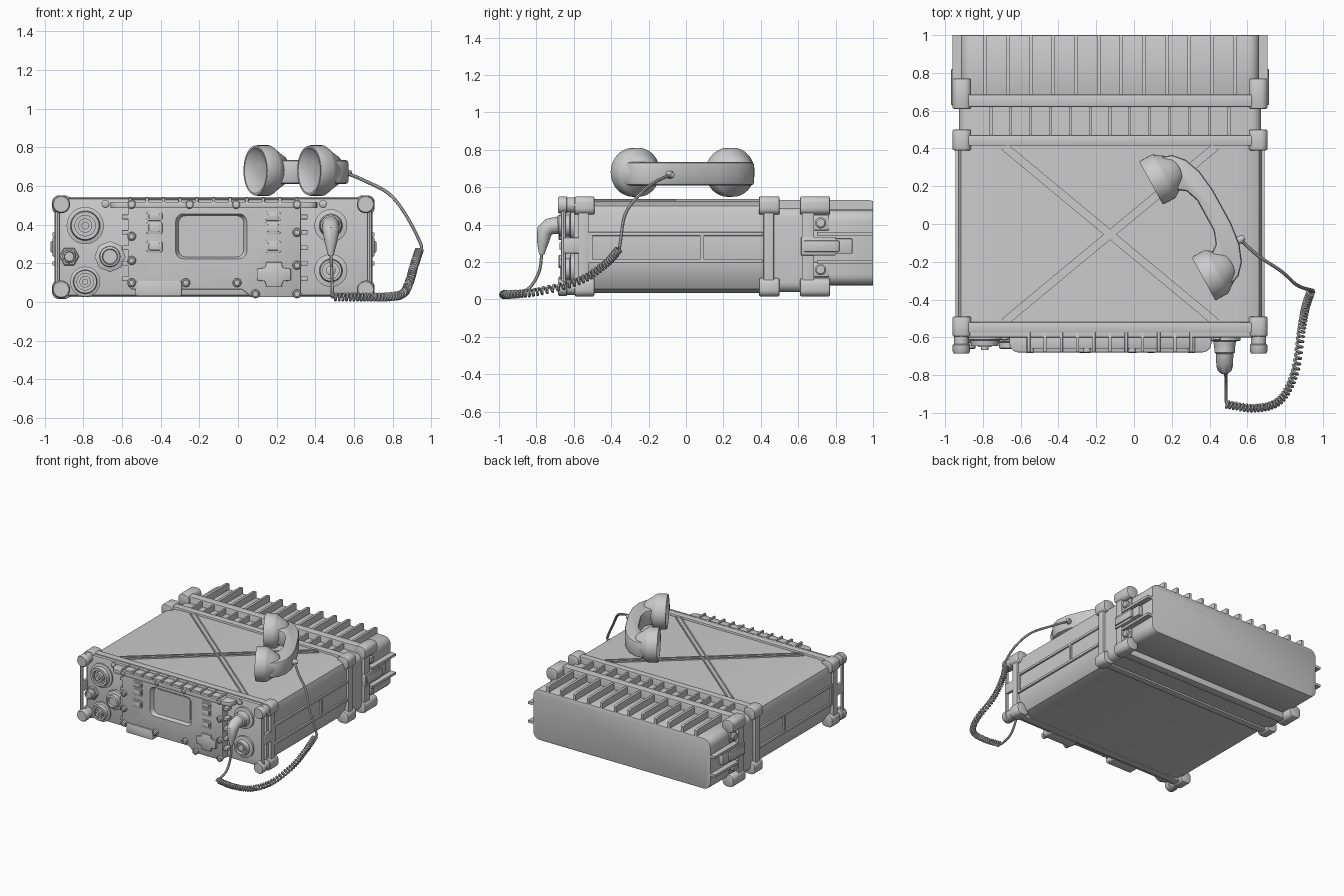
import bpy, bmesh, math
from mathutils import Vector

if "Cube" in bpy.data.objects:
    bpy.data.objects.remove(bpy.data.objects["Cube"])

CX = -0.127          # centre line of the radio body
SIDES = (-1, 1)


def finish(name, bm, bevel=0, seg=2):
    bmesh.ops.recalc_face_normals(bm, faces=bm.faces)
    if bevel:
        edges = [e for e in bm.edges if e.calc_face_angle(0) > 0.6]
        bmesh.ops.bevel(bm, geom=edges, offset=bevel, segments=seg, affect='EDGES', profile=0.5, clamp_overlap=True)
    me = bpy.data.meshes.new(name)
    bm.to_mesh(me)
    bm.free()
    ob = bpy.data.objects.new(name, me)
    bpy.context.collection.objects.link(ob)
    smooth(ob)
    return ob


def smooth(ob):
    bpy.ops.object.select_all(action='DESELECT')
    ob.select_set(True)
    bpy.context.view_layer.objects.active = ob
    bpy.ops.object.shade_smooth_by_angle(angle=math.radians(35))


def prism(name, pts, axis, a, b, bevel=0, taper=1.0):
    """Extrude a 2D outline along an axis from a to b."""
    put = {'x': lambda p, q, d: (d, p, q), 'y': lambda p, q, d: (p, d, q), 'z': lambda p, q, d: (p, q, d)}[axis]
    bm = bmesh.new()
    cx, cy = sum(p for p, q in pts) / len(pts), sum(q for p, q in pts) / len(pts)
    lo = [bm.verts.new(put(p, q, a)) for p, q in pts]
    hi = [bm.verts.new(put(cx + (p - cx) * taper, cy + (q - cy) * taper, b)) for p, q in pts]
    bm.faces.new(lo)
    bm.faces.new(hi)
    n = len(pts)
    for i in range(n):
        bm.faces.new((lo[i], lo[(i + 1) % n], hi[(i + 1) % n], hi[i]))
    return finish(name, bm, bevel)


def box(name, x0, x1, y0, y1, z0, z1, bevel=0):
    x0, x1 = sorted((x0, x1))
    return prism(name, [(x0, y0), (x1, y0), (x1, y1), (x0, y1)], 'z', z0, z1, bevel)


def rrect(x0, x1, y0, y1, r, seg=5):
    out = []
    for k, (cx, cy) in enumerate(((x1 - r, y1 - r), (x0 + r, y1 - r), (x0 + r, y0 + r), (x1 - r, y0 + r))):
        for i in range(seg + 1):
            a = math.pi / 2 * (k + i / seg)
            out.append((cx + r * math.cos(a), cy + r * math.sin(a)))
    return out


def lathe(name, prof, loc, axis, seg=32):
    """Revolve (radius, height) pairs about an axis through loc."""
    q = Vector((0, 0, 1)).rotation_difference(Vector(axis))
    bm = bmesh.new()
    rings = [[bm.verts.new(Vector(loc) + q @ Vector((r * math.cos(2 * math.pi * i / seg),
              r * math.sin(2 * math.pi * i / seg), h))) for i in range(seg)] for r, h in prof]
    for A, B in zip(rings, rings[1:]):
        for i in range(seg):
            j = (i + 1) % seg
            bm.faces.new((A[i], A[j], B[j], B[i]))
    bm.faces.new(rings[0])
    bm.faces.new(rings[-1])
    return finish(name, bm)


def spline(pts, n):
    """Catmull-Rom samples through the points."""
    P = [Vector(p) for p in pts]
    P = [2 * P[0] - P[1]] + P + [2 * P[-1] - P[-2]]
    out = []
    for i in range(1, len(P) - 2):
        a, b, c, d = P[i - 1:i + 3]
        for k in range(n):
            t = k / n
            out.append(0.5 * (2 * b + (c - a) * t + (2 * a - 5 * b + 4 * c - d) * t * t + (3 * b - a - 3 * c + d) * t ** 3))
    return out + [P[-2]]


def tube(name, pts, r, radii=None, res=2):
    cu = bpy.data.curves.new(name, 'CURVE')
    cu.dimensions, cu.bevel_depth, cu.bevel_resolution, cu.use_fill_caps = '3D', r, res, True
    s = cu.splines.new('POLY')
    s.points.add(len(pts) - 1)
    for i, p in enumerate(pts):
        s.points[i].co = (*p, 1)
        s.points[i].radius = radii[i] if radii else 1
    ob = bpy.data.objects.new(name, cu)
    bpy.context.collection.objects.link(ob)
    bpy.ops.object.select_all(action='DESELECT')
    ob.select_set(True)
    bpy.context.view_layer.objects.active = ob
    bpy.ops.object.convert(target='MESH')
    smooth(bpy.context.view_layer.objects.active)


# main case with sloped shoulders and tucked-in lower edges
half = [(0.68, 0.035), (0.75, 0.055), (0.785, 0.11), (0.805, 0.20), (0.805, 0.46), (0.79, 0.50), (0.75, 0.517), (0.67, 0.527)]
prism("case", [(CX + x, z) for x, z in half] + [(CX - x, z) for x, z in reversed(half)], 'y', -0.56, 0.42)

# crossed ribs on the lid
for s in SIDES:
    a, b = Vector((CX - s * 0.56, 0.41)), Vector((CX + s * 0.56, -0.52))
    n = (b - a).orthogonal().normalized()
    for o in (-0.017, 0.017):
        prism("lid_rib", [tuple(p + n * (o + w)) for p, w in ((a, -.005), (b, -.005), (b, .005), (a, .005))], 'z', 0.51, 0.537)
    prism("lid_rib_web", [tuple(p + n * w) for p, w in ((a, -.017), (b, -.017), (b, .017), (a, .017))], 'z', 0.51, 0.531)

# side rails and dividers
for s in SIDES:
    x0, x1 = CX + s * 0.79, CX + s * 0.818
    for z in (0.205, 0.35):
        box("side_rail", x0, x1, -0.53, 0.41, z - 0.01, z + 0.01, 0.003)
    for y in (-0.51, 0.085):
        box("side_divider", x0, x1, y - 0.01, y + 0.01, 0.20, 0.35)

# frame rings with corner bumpers
for y0, y1, b0, b1 in ((-0.575, -0.52, -0.595, -0.49), (0.415, 0.47, 0.39, 0.50), (0.62, 0.685, 0.61, 0.77)):
    prism("frame_ring", rrect(CX - 0.822, CX + 0.822, 0.026, 0.543, 0.05), 'y', y0, y1, 0.004)
    for s in SIDES:
        for z in (0.065, 0.502):
            xs = sorted((CX + s * 0.735, CX + s * 0.834))
            prism("corner_bumper", rrect(*xs, z - 0.049, z + 0.049, 0.035), 'y', b0, b1, 0.008)

# front corner posts and guard rods
for s in SIDES:
    x = CX + s * 0.787
    for z in (0.065, 0.505):
        lathe("corner_post", [(0.04, 0), (0.04, 0.05), (0.046, 0.055), (0.046, 0.09), (0.04, 0.1)], (x, -0.585, z), (0, -1, 0))
    tube("guard_rod", [(x + s * 0.02, -0.655, 0.07), (x + s * 0.02, -0.655, 0.50)], 0.014)
    box("guard_brace", x + s * 0.008, x + s * 0.034, -0.66, -0.56, 0.245, 0.33, 0.008)

# front plate and raised control panel with a recessed screen
prism("front_plate", rrect(CX - 0.80, CX + 0.80, 0.035, 0.535, 0.05), 'y', -0.56, -0.60, 0.004)
panel = prism("control_panel", [(-.57, .085), (-.55, .065), (.02, .065), (.07, .025), (.31, .025), (.325, .04),
                                (.325, .52), (.31, .53), (-.56, .53), (-.57, .52)], 'y', -0.58, -0.66, 0.006)
cut = prism("screen_cutter", rrect(-0.325, 0.048, 0.222, 0.458, 0.04), 'y', -0.665, -0.63, 0, 0.9)
m = panel.modifiers.new("cut", 'BOOLEAN')
m.operation, m.object, m.solver = 'DIFFERENCE', cut, 'EXACT'
bpy.context.view_layer.objects.active = panel
bpy.ops.object.modifier_apply(modifier="cut")
bpy.data.objects.remove(cut)
smooth(panel)
prism("screen_glass", rrect(-0.295, 0.018, 0.245, 0.435, 0.025), 'y', -0.628, -0.634)

# ribbed hood over the panel and ribs down its sides
prism("hood", rrect(-0.66, 0.41, -0.68, -0.56, 0.05), 'z', 0.485, 0.518, 0.004)
for i in range(11):
    x = CX - 0.43 + i * 0.086
    box("hood_rib", x - 0.008, x + 0.008, -0.678, -0.57, 0.51, 0.54, 0.003)
for z in (0.12, 0.2, 0.28, 0.36, 0.44):
    for x0, x1 in ((-0.60, -0.56), (0.32, 0.36)):
        box("panel_side_rib", x0, x1, -0.65, -0.59, z - 0.012, z + 0.012, 0.003)

# panel screws, buttons, direction pad, cover flap
screws = [(-.55, .505), (-.25, .505), (-.01, .505), (.305, .505), (-.55, .34), (-.55, .215), (-.55, .10), (-.27, .10),
          (-.005, .10), (.305, .36), (.305, .19), (.09, .042), (.305, .042)]
for x, z in screws:
    lathe("panel_screw", [(0.023, 0), (0.023, 0.022), (0.017, 0.028), (0.011, 0.028), (0.011, 0.02)], (x, -0.655, z), (0, -1, 0), 16)
for x in (-0.432, 0.182):
    for z, h in ((0.443, 0.023), (0.383, 0.032), (0.286, 0.03)):
        prism("button_base", rrect(x - 0.041, x + 0.041, z - h, z + h, 0.012), 'y', -0.65, -0.668, 0.003)
        prism("button", rrect(x - 0.03, x + 0.03, z - h + .011, z + h - .011, 0.008), 'y', -0.66, -0.676, 0.003)
q = [(.088, .03), (.088, -.03), (.045, -.035), (.04, -.065), (-.04, -.065), (-.045, -.035),
     (-.088, -.03), (-.088, .03), (-.045, .035), (-.04, .065), (.04, .065), (.045, .035)]
prism("direction_pad", [(0.186 + x, 0.142 + z) for x, z in q], 'y', -0.65, -0.674, 0.005)
prism("cover_flap", rrect(-0.53, -0.29, 0.03, 0.11, 0.015), 'y', -0.59, -0.668, 0.004)
for x in (-0.685, 0.44):
    lathe("plate_screw", [(0.02, 0), (0.02, 0.015), (0.012, 0.02)], (x, -0.597, 0.508), (0, -1, 0), 16)

# left-hand connectors and knobs
for x, z, r in ((-0.79, 0.395, 0.096), (-0.79, 0.105, 0.078)):
    lathe("antenna_socket", [(r, 0), (r, 0.015), (r * .8, 0.02), (r * .75, 0.05), (r * .55, 0.05), (r * .55, 0.02), (r * .38, 0.02),
                             (r * .38, 0.055), (r * .2, 0.055), (r * .2, 0.07)], (x, -0.597, z), (0, -1, 0))
for x, z, r in ((-0.873, 0.235, 0.052), (-0.662, 0.235, 0.08)):
    lathe("hex_nut", [(r, 0), (r, 0.025), (r * .88, 0.03)], (x, -0.597, z), (0, -1, 0), 8 if r > .06 else 6)
    lathe("small_knob", [(r * .68, 0.02), (r * .65, 0.06), (r * .5, 0.065), (r * .45, 0.05)], (x, -0.597, z), (0, -1, 0))

# right-hand audio sockets
for z in (0.395, 0.163):
    lathe("audio_socket", [(0.085, 0), (0.085, 0.02), (0.06, 0.025), (0.055, 0.06), (0.042, 0.06), (0.042, 0.03), (0.025, 0.03),
                           (0.025, 0.055), (0.012, 0.06)], (0.48, -0.597, z), (0, -1, 0))

# finned middle section
prism("middle_section", rrect(CX - 0.80, CX + 0.80, 0.04, 0.49, 0.05), 'y', 0.42, 0.64)
for i in range(13):
    x = CX - 0.63 + i * 0.105
    box("middle_fin", x - 0.007, x + 0.007, 0.46, 0.63, 0.47, 0.532)

# battery box with fins on top and sides
prism("battery_box", rrect(CX - 0.79, CX + 0.79, 0.075, 0.48, 0.06), 'y', 0.67, 1.0, 0.004)
for i in range(12):
    x = CX - 0.66 + i * 0.12
    prism("battery_fin", [(0.68, 0.46), (1.0, 0.46), (1.0, 0.525), (0.98, 0.532), (0.68, 0.532)], 'x', x - 0.01, x + 0.01)
for s in SIDES:
    for z in (0.20, 0.35):
        box("battery_side_fin", CX + s * 0.77, CX + s * 0.833, 0.70, 1.0, z - 0.01, z + 0.01)
    # latch, strap and locking knobs
    box("latch_base", CX + s * 0.78, CX + s * 0.832, 0.615, 0.80, 0.235, 0.335, 0.006)
    box("latch_strap", CX + s * 0.78, CX + s * 0.826, 0.72, 0.89, 0.245, 0.325, 0.005)
    box("latch_lever", CX + s * 0.82, CX + s * 0.842, 0.63, 0.82, 0.255, 0.315, 0.006)
    for z in (0.16, 0.41):
        lathe("lock_knob", [(0.03, 0), (0.03, 0.035), (0.022, 0.042)], (CX + s * 0.78, 0.72, z), (s, 0, 0), 20)
        box("lock_bracket", CX + s * 0.775, CX + s * 0.80, 0.68, 0.765, z - 0.04, z + 0.04, 0.006)

# handset lying on its side: u runs ear to mouth, n points to the grip
mid, u, n = Vector((0.229, -0.037)), Vector((0.481, -0.877)), Vector((0.877, 0.481))
at = lambda a, b: tuple(mid + u * a + n * b)
for a in (-0.289, 0.289):
    lathe("handset_cup", [(0.04, 0.035), (0.09, 0.025), (0.118, 0.0), (0.128, 0.0), (0.131, 0.012), (0.131, 0.075), (0.122, 0.09),
                          (0.10, 0.12), (0.075, 0.16), (0.05, 0.175)], (*at(a, 0), 0.68), (n.x, n.y, 0), 40)
grip = [(-.39, .10), (-.365, .17), (-.31, .22), (-.22, .255), (-.1, .27), (.1, .27), (.22, .255), (.31, .22), (.365, .17),
        (.39, .10), (.20, .09), (.16, .145), (.09, .17), (-.09, .17), (-.16, .145), (-.20, .09)]
prism("handset_grip", [at(a, b) for a, b in grip], 'z', 0.61, 0.735, 0.016)
lathe("cord_grommet", [(0.022, 0), (0.02, 0.03), (0.013, 0.05)], (*at(0.20, 0.245), 0.667), (n.x, n.y, 0), 16)

# plug, straight leads and coiled cord
plug = [(.48, -.61, .397), (.48, -.68, .397), (.48, -.685, .397), (.48, -.73, .39), (.48, -.757, .365), (.48, -.765, .31), (.48, -.772, .24)]
tube("plug", plug, 0.05, [1.1, 1.1, .92, .9, .85, .65, .28], 4)
tube("lower_lead", spline([(.48, -.77, .26), (.485, -.785, .15), (.487, -.84, .06), (.487, -.92, .03), (.49, -.955, .026)], 6), 0.009)
path = spline([(.49, -.955, .026), (.64, -.975, .026), (.77, -.935, .027), (.85, -.79, .042), (.885, -.57, .10),
               (.91, -.435, .185), (.937, -.357, .27)], 72)
turns, coil = 48, []
for i, p in enumerate(path):
    t = (path[min(i + 1, len(path) - 1)] - path[max(i - 1, 0)]).normalized()
    side = t.cross(Vector((0, 0, 1))).normalized()
    a = 2 * math.pi * turns * i / (len(path) - 1)
    coil.append(p + (side * math.cos(a) + side.cross(t) * math.sin(a)) * 0.017)
tube("coiled_cord", coil, 0.0075, None, 1)
tube("upper_lead", spline([(.937, -.357, .265), (.945, -.352, .30), (.865, -.325, .455), (.78, -.25, .56), (.66, -.17, .625),
                           (*at(0.20, 0.27), .667)], 8), 0.009)
